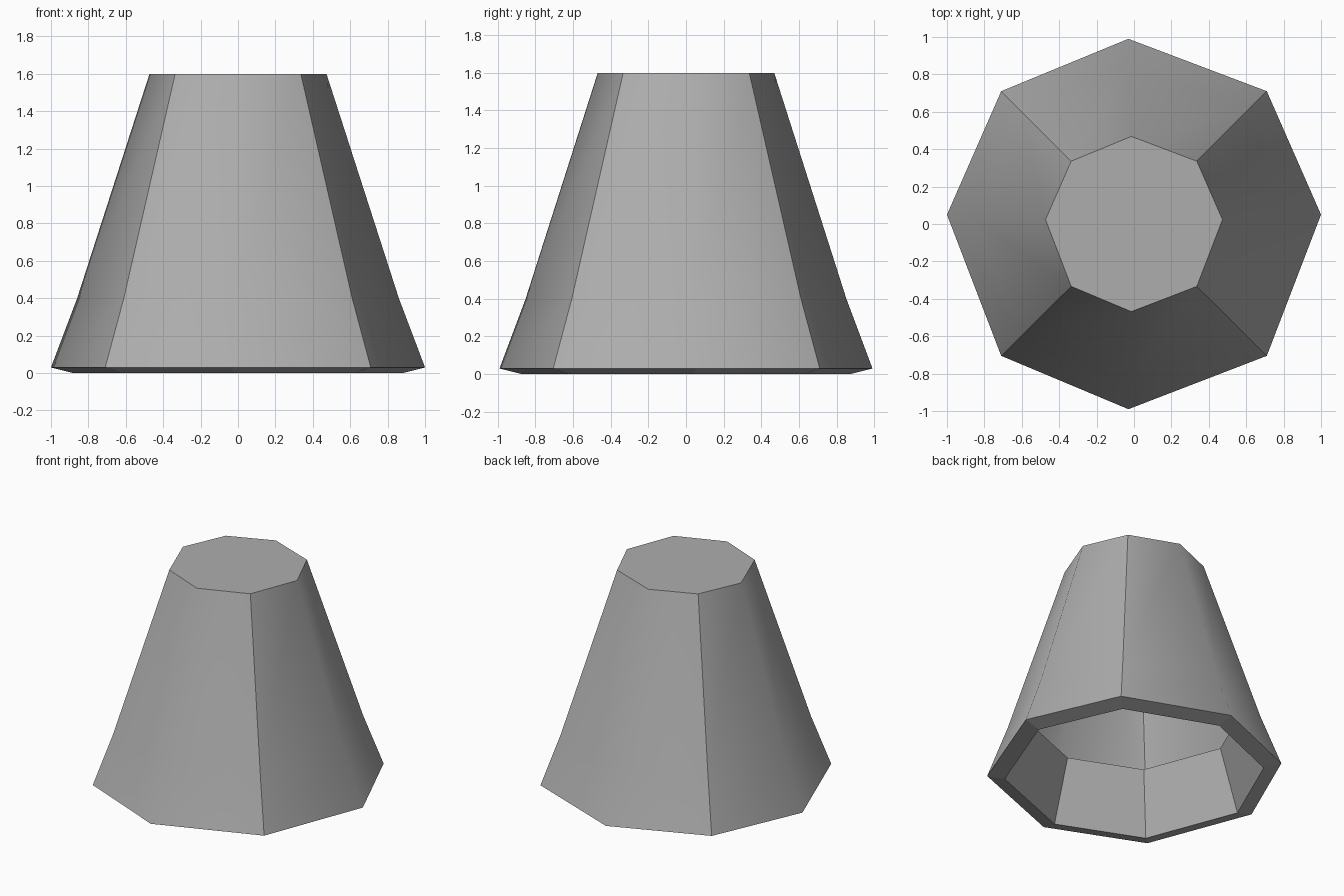
import bpy
import bmesh
from mathutils import Vector

cube = bpy.data.objects.get("Cube")
if cube:
    bpy.data.objects.remove(cube, do_unlink=True)

# Single grey colour
grey = bpy.data.materials.new("plain grey")
grey.use_nodes = True
colour = (0.42, 0.42, 0.42, 1)
grey.diffuse_color = colour
grey.node_tree.nodes["Principled BSDF"].inputs["Base Color"].default_value = colour

# Slightly uneven octagon: four corners alternate with four mid points
OUTLINE = [(1, 0.05), (0.71, 0.71), (-0.03, 0.99), (-0.71, 0.71),
           (-1, 0.05), (-0.71, -0.705), (-0.03, -0.99), (0.71, -0.705)]

# Radius and height, from the inside band, round the lip, up to the top
PROFILE = [(0.735, 0.455), (0.88, 0), (1, 0.03), (0.86, 0.4), (0.473, 1.6)]

bm = bmesh.new()
rings = [[bm.verts.new(Vector((x * r, y * r, z))) for x, y in OUTLINE]
         for r, z in PROFILE]
sides = len(OUTLINE)

# Band, lip and tapered walls; only the walls are smooth
for level, (low, high) in enumerate(zip(rings, rings[1:])):
    for i in range(sides):
        j = (i + 1) % sides
        face = bm.faces.new((low[i], low[j], high[j], high[i]))
        face.smooth = level >= 2

# Flat top
bm.faces.new(rings[-1])

# Sharp edges at the four corners, the lip and the top
for ring in (rings[1], rings[2], rings[-1]):
    for i in range(sides):
        bm.edges.get((ring[i], ring[(i + 1) % sides])).smooth = False
for low, high in zip(rings[2:], rings[3:]):
    for i in range(1, sides, 2):
        bm.edges.get((low[i], high[i])).smooth = False

bm.normal_update()
mesh = bpy.data.meshes.new("tapered_shell")
bm.to_mesh(mesh)
bm.free()
mesh.materials.append(grey)
shell = bpy.data.objects.new("tapered_shell", mesh)
bpy.context.collection.objects.link(shell)
